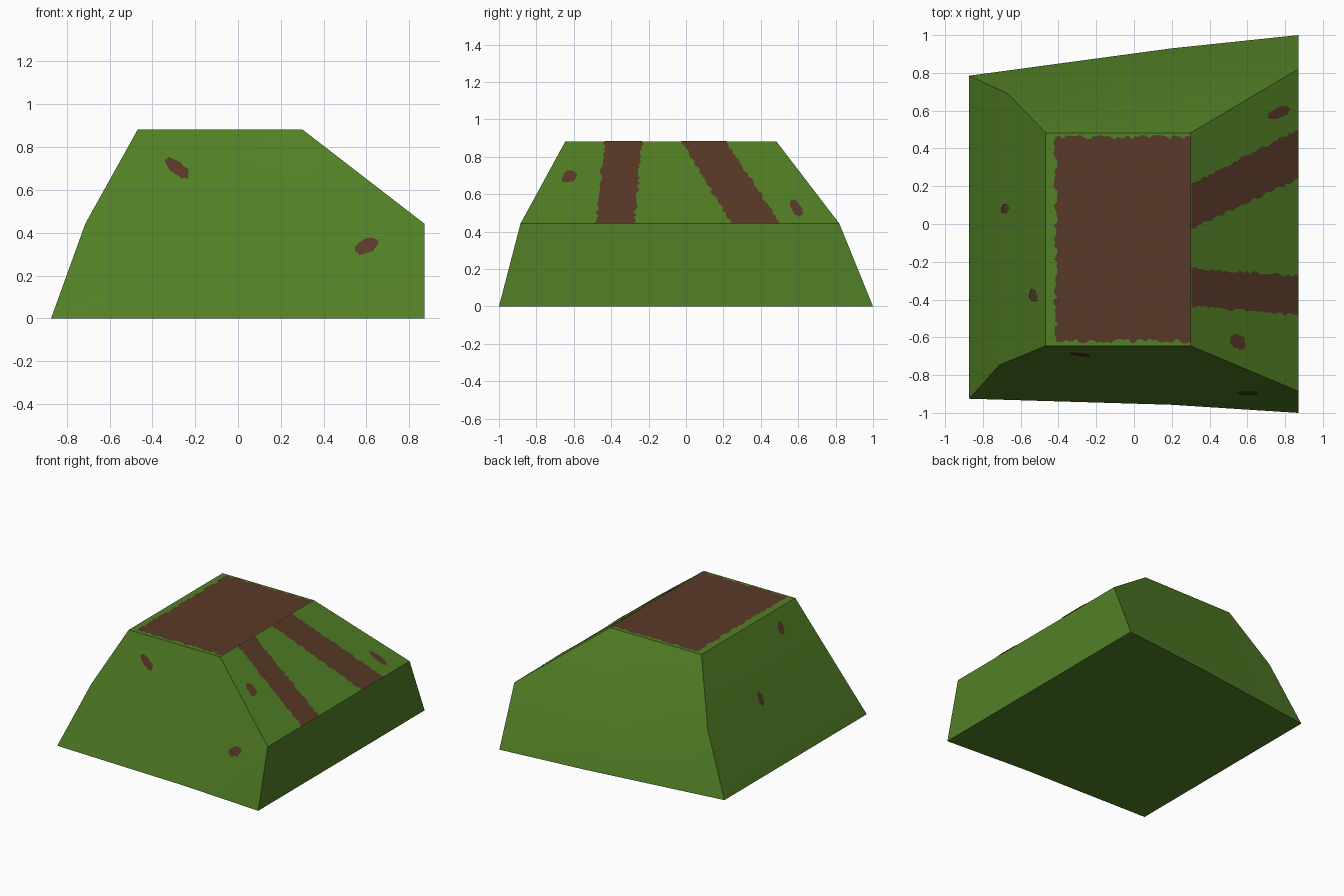
import bpy, bmesh, math, random
from mathutils import Vector
from mathutils.bvhtree import BVHTree

if "Cube" in bpy.data.objects:
    bpy.data.objects.remove(bpy.data.objects["Cube"])

random.seed(4)


def material(name, rgb):
    m = bpy.data.materials.new(name)
    m.diffuse_color = (*rgb, 1)
    m.use_nodes = True
    m.node_tree.nodes["Principled BSDF"].inputs["Base Color"].default_value = m.diffuse_color
    return m


grass = material("grass green", (0.085, 0.215, 0.019))
dirt = material("dirt brown", (0.102, 0.041, 0.021))


def add_object(name, bm, mat):
    mesh = bpy.data.meshes.new(name)
    bm.to_mesh(mesh)
    mesh.materials.append(mat)
    ob = bpy.data.objects.new(name, mesh)
    bpy.context.collection.objects.link(ob)
    return ob


# Grassy mound: front and back rows of points at three heights, left to right
levels = [
    (0.0, [(-0.873, -0.925), (0.2, -0.957), (0.87, -1.0)],
          [(-0.873, 0.785), (0.2, 0.93), (0.87, 1.0)]),
    (0.443, [(-0.713, -0.747), (0.25, -0.82), (0.87, -0.885)],
            [(-0.665, 0.688), (0.25, 0.765), (0.87, 0.82)]),
    (0.883, [(-0.468, -0.645), (0.3, -0.645)],
            [(-0.468, 0.483), (0.3, 0.483)]),
]
bm = bmesh.new()
F, B = [], []
for z, front, back in levels:
    F.append([bm.verts.new((x, y, z)) for x, y in front])
    B.append([bm.verts.new((x, y, z)) for x, y in back])
for R in (F, B):                                  # front and back sides
    for i in (0, 1):
        bm.faces.new((R[0][i], R[0][i + 1], R[1][i + 1], R[1][i]))
    bm.faces.new((R[1][0], R[1][1], R[2][1], R[2][0]))
    bm.faces.new((R[1][1], R[1][2], R[2][1]))
for k in (0, 1):                                  # left and right sides
    for i in (0, -1):
        bm.faces.new((F[k][i], F[k + 1][i], B[k + 1][i], B[k][i]))
bm.faces.new(F[2] + B[2][::-1])                   # flat top
bm.faces.new(F[0] + B[0][::-1])                   # underside
bmesh.ops.recalc_face_normals(bm, faces=bm.faces)
surface = BVHTree.FromBMesh(bm)
mound = add_object("grass_mound", bm, grass)
bm.free()
bpy.context.view_layer.objects.active = mound
mound.select_set(True)
bpy.ops.object.shade_smooth_by_angle(angle=math.radians(30))


def patch(name, outline, from_front=False):
    """Lay a thin dirt patch on the mound, projected from above or the front."""
    pb = bmesh.new()
    verts, normal = [], Vector()
    for u, v in outline:
        start, ray = ((u, -3, v), (0, 1, 0)) if from_front else ((u, v, 3), (0, 0, -1))
        hit, n, _, _ = surface.ray_cast(Vector(start), Vector(ray))
        verts.append(pb.verts.new(hit + n * 0.004))
        normal += n
    face = pb.faces.new(verts)
    face.normal_update()
    if face.normal.dot(normal) < 0:
        face.normal_flip()
    bmesh.ops.triangulate(pb, faces=[face])
    add_object(name, pb, dirt)
    pb.free()


def ragged(a, b, amount=0.013, step=0.018):
    """Uneven line from a to b, without its end point."""
    a, b = Vector(a), Vector(b)
    d = b - a
    side = Vector((-d.y, d.x)).normalized()
    n = max(2, int(d.length / step))
    return [a] + [a + d * (i / n) + side * random.uniform(-amount, amount)
                  for i in range(1, n)]


def spot(name, centre, half, tilt, from_front=False):
    c, s = math.cos(math.radians(tilt)), math.sin(math.radians(tilt))
    pts = []
    for i in range(20):
        t = math.tau * i / 20
        r = random.uniform(0.85, 1.15)
        u, v = half[0] * r * math.cos(t), half[1] * r * math.sin(t)
        pts.append((centre[0] + u * c - v * s, centre[1] + u * s + v * c))
    patch(name, pts, from_front)


# Bare dirt on the flat top
tl, bl, br, tr = (-0.415, 0.46), (-0.415, -0.62), (0.2995, -0.62), (0.2995, 0.46)
patch("top_dirt", ragged(tl, bl) + ragged(bl, br) + [Vector(br)] + ragged(tr, tl))

# Two dirt paths down the slope: y range at the top and at the bottom
for name, (a, b), (c, d) in (("straight_path", (-0.435, -0.235), (-0.485, -0.275)),
                             ("slanted_path", (-0.025, 0.215), (0.24, 0.5))):
    lo, hi = 0.301, 0.8695
    patch(name, ragged((lo, a), (hi, c), 0.009) + [Vector((hi, c))]
          + ragged((hi, d), (lo, b), 0.009) + [Vector((lo, b))])

# Small dirt spots on the slope, left side and front
spot("slope_spot_back", (0.765, 0.59), (0.062, 0.028), 22)
spot("slope_spot_front", (0.55, -0.625), (0.047, 0.033), -35)
spot("left_spot_back", (-0.68, 0.08), (0.02, 0.024), 0)
spot("left_spot_front", (-0.53, -0.38), (0.02, 0.035), 15)
spot("front_spot_left", (-0.285, 0.7), (0.07, 0.03), -35, True)
spot("front_spot_right", (0.6, 0.335), (0.056, 0.032), 25, True)
